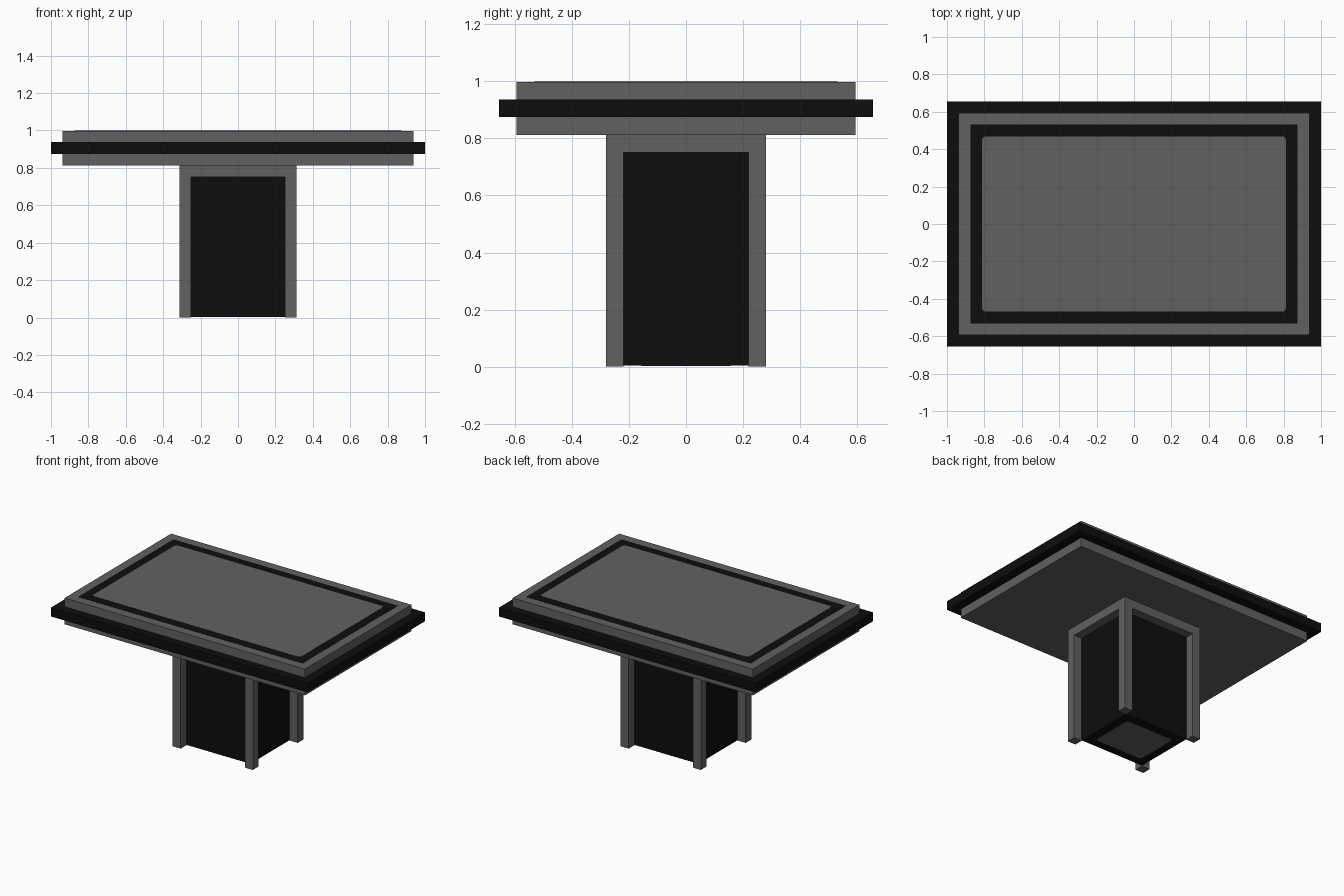
import bpy
import bmesh

cube = bpy.data.objects.get("Cube")
if cube:
    bpy.data.objects.remove(cube, do_unlink=True)

U = 1 / 16  # module used for every step and post


def material(name, rgb):
    mat = bpy.data.materials.new(name)
    mat.use_nodes = True
    colour = (*rgb, 1)
    mat.diffuse_color = colour
    bsdf = next(n for n in mat.node_tree.nodes if n.type == 'BSDF_PRINCIPLED')
    bsdf.inputs["Base Color"].default_value = colour
    return mat


grey = material("stone grey", (0.12, 0.12, 0.12))
black = material("matte black", (0.004, 0.004, 0.004))


def block(name, half_x, half_y, z0, z1, mat, centre=(0, 0), corner=0):
    """Box given by half sizes, with optional rounded vertical corners."""
    bm = bmesh.new()
    bmesh.ops.create_cube(bm, size=2)
    for v in bm.verts:
        v.co.x = v.co.x * half_x + centre[0]
        v.co.y = v.co.y * half_y + centre[1]
        v.co.z = z1 if v.co.z > 0 else z0
    if corner:
        upright = [e for e in bm.edges
                   if abs(e.verts[0].co.z - e.verts[1].co.z) > (z1 - z0) / 2]
        bmesh.ops.bevel(bm, geom=upright, offset=corner, segments=3,
                        profile=0.5, affect='EDGES')
    mesh = bpy.data.meshes.new(name)
    bm.to_mesh(mesh)
    bm.free()
    mesh.materials.append(mat)
    obj = bpy.data.objects.new(name, mesh)
    bpy.context.collection.objects.link(obj)
    return obj


# Table top with a projecting dark band
block("table_top", 15 * U, 9.5 * U, 13 * U, 0.998, grey)
block("edge_band", 16 * U, 10.5 * U, 14 * U, 15 * U, black)

# Painted border and centre panel on the top
block("top_border", 14 * U, 8.5 * U, 0.997, 0.999, black)
block("top_panel", 13 * U, 7.5 * U, 0.997, 1.0, grey, corner=0.02)

# Pedestal: recessed core, upper rail and four corner posts
block("pedestal_core", 4 * U, 3.5 * U, 0.003, 12 * U, black)
block("pedestal_base_panel", 3 * U, 2.5 * U, 0.002, 0.005, grey, corner=0.02)
block("pedestal_rail", 5 * U, 4.5 * U, 12 * U, 13 * U, grey)
for sx, side in ((1, "left"), (-1, "right")):
    for sy, end in ((-1, "front"), (1, "back")):
        block(f"{end}_{side}_post", U / 2, U / 2, 0, 12 * U, grey,
              centre=(sx * 4.5 * U, sy * 4 * U))
